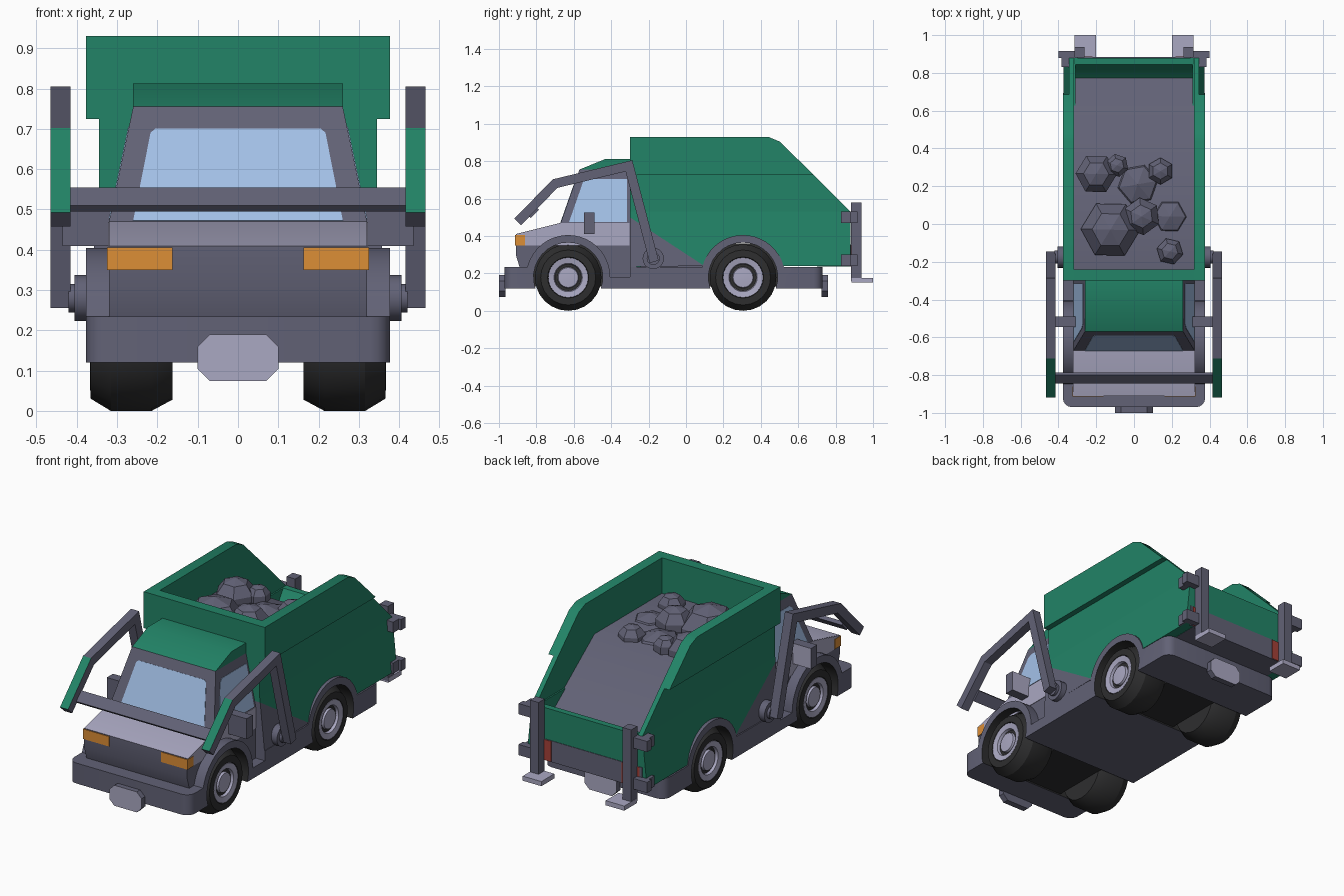
import bpy, bmesh, math
from mathutils import Vector

if "Cube" in bpy.data.objects:
    bpy.data.objects.remove(bpy.data.objects["Cube"])

def material(name, r, g, b):
    lin = [((c / 255 + 0.055) / 1.055) ** 2.4 for c in (r, g, b)]
    m = bpy.data.materials.new(name)
    m.diffuse_color = (*lin, 1)
    m.use_nodes = True
    m.node_tree.nodes["Principled BSDF"].inputs["Base Color"].default_value = m.diffuse_color
    return m

GREEN = material("green paint", 34, 132, 103)
GREY = material("grey metal", 98, 98, 118)
LIGHT = material("light grey", 170, 168, 194)
BLACK = material("tyre black", 46, 46, 47)
GLASS = material("window blue", 165, 195, 234)
ORANGE = material("orange lamp", 220, 142, 54)
RED = material("red lamp", 165, 65, 56)

WHEELS = (-0.63, 0.305)
AXLE = 0.18

def finish(name, bm, mats, rule=None, smooth=30):
    bmesh.ops.recalc_face_normals(bm, faces=bm.faces)
    bm.normal_update()
    if rule:
        for f in bm.faces:
            f.material_index = rule(f.calc_center_median(), f.normal)
    me = bpy.data.meshes.new(name)
    bm.to_mesh(me)
    bm.free()
    for m in mats:
        me.materials.append(m)
    if smooth:
        me.shade_smooth()
        me.set_sharp_from_angle(angle=math.radians(smooth))
    ob = bpy.data.objects.new(name, me)
    bpy.context.collection.objects.link(ob)
    return ob

def add_prism(bm, pts, t0, t1, axis="X"):
    """Extrude a flat outline: (y, z) along X, or (x, z) along Y."""
    put = (lambda a, b, t: (t, a, b)) if axis == "X" else (lambda a, b, t: (a, t, b))
    lo = [bm.verts.new(put(a, b, t0)) for a, b in pts]
    hi = [bm.verts.new(put(a, b, t1)) for a, b in pts]
    bm.faces.new(lo)
    bm.faces.new(hi[::-1])
    for i in range(len(pts)):
        j = (i + 1) % len(pts)
        bm.faces.new((lo[i], hi[i], hi[j], lo[j]))

def prism(name, pts, x0, x1, mats, rule=None, mirror=False, axis="X", smooth=30):
    bm = bmesh.new()
    add_prism(bm, pts, x0, x1, axis)
    if mirror:
        add_prism(bm, pts, -x1, -x0, axis)
    return finish(name, bm, mats, rule, smooth)

def rect(a0, a1, b0, b1):
    return [(a0, b0), (a1, b0), (a1, b1), (a0, b1)]

def arc(cy, r, a0, a1, n=18):
    ang = [math.radians(a0 + (a1 - a0) * i / n) for i in range(n + 1)]
    return [(cy + r * math.cos(a), AXLE + r * math.sin(a)) for a in ang]

def lathe(name, profile, mat, centres, seg=24):
    """Spin (radius, x) points about an X axis at each (y, z) centre, both sides."""
    bm = bmesh.new()
    for cy, cz in centres:
        for s in (1, -1):
            rings = [[bm.verts.new((s * x, cy + r * math.cos(2 * math.pi * k / seg),
                                    cz + r * math.sin(2 * math.pi * k / seg)))
                      for k in range(seg)] for r, x in profile]
            for A, B in zip(rings, rings[1:]):
                for k in range(seg):
                    j = (k + 1) % seg
                    bm.faces.new((A[k], A[j], B[j], B[k]))
            bm.faces.new(rings[0])
            bm.faces.new(rings[-1])
    return finish(name, bm, [mat])

# Chassis with bumpers, fenders and wheel slots
bm = bmesh.new()
outline = ([(-0.97, 0.12), (-0.97, 0.235)] + arc(WHEELS[0], 0.225, 165.8, 0)
           + [(-0.30, 0.18), (-0.30, 0.235)] + arc(WHEELS[1], 0.225, 165.8, 14.2)
           + [(0.73, 0.235), (0.73, 0.12)]
           + arc(WHEELS[1], 0.185, -18.9, 198.9) + arc(WHEELS[0], 0.185, -18.9, 198.9))
add_prism(bm, outline, -0.377, 0.377)
corners = [e for e in bm.edges if abs(e.verts[0].co.x - e.verts[1].co.x) < 0.01
           and any(all(abs(v.co.y - y) < 1e-4 for v in e.verts) for y in (-0.97, 0.73))]
bmesh.ops.bevel(bm, geom=corners, offset=0.05, segments=4, profile=0.5, affect="EDGES")
finish("chassis", bm, [GREY, BLACK], lambda c, n: int(
    abs(n.x) < 0.5 and any(math.hypot(c.y - w, c.z - AXLE) < 0.19 for w in WHEELS)))

# Black axle housings between the wheels, and the floor under the hopper
for w, end in zip(WHEELS, ("front", "rear")):
    prism(end + "_axle_housing", rect(w - 0.186, w + 0.186, 0.13, 0.36), -0.165, 0.165, [BLACK])
prism("hopper_floor", rect(-0.29, 0.09, 0.20, 0.40), -0.30, 0.30, [GREY])

# Number plates, front and rear
octagon = [(-0.1, 0.105), (-0.07, 0.075), (0.07, 0.075), (0.1, 0.105),
           (0.1, 0.16), (0.07, 0.19), (-0.07, 0.19), (-0.1, 0.16)]
prism("front_plate", octagon, -1.0, -0.965, [GREY, LIGHT], lambda c, n: int(n.y < -0.9), axis="Y")
prism("rear_plate", octagon, 0.725, 0.76, [GREY, LIGHT], lambda c, n: int(n.y > 0.9), axis="Y")

# Wheels
hubs = [(w, 0.178) for w in WHEELS]
lathe("tyres", [(0.1, 0.163), (0.15, 0.163), (0.178, 0.215), (0.178, 0.315),
                (0.147, 0.366), (0.11, 0.367), (0.104, 0.345)], BLACK, hubs)
lathe("rims", [(0.107, 0.34), (0.107, 0.366), (0.076, 0.360), (0.070, 0.340), (0.058, 0.340),
               (0.053, 0.358), (0.02, 0.36)], LIGHT, hubs)

# Lower cab with light bonnet
prism("lower_cab", [(-0.89, 0.235), (-0.91, 0.30), (-0.91, 0.41), (-0.67, 0.47), (-0.30, 0.47),
                    (-0.30, 0.17), (-0.41, 0.17)] + arc(WHEELS[0], 0.20, 10, 164),
      -0.32, 0.32, [GREY, LIGHT], lambda c, n: int(n.z > 0.9 and c.z > 0.42))
prism("cab_side_panels", [(-0.908, 0.35), (-0.908, 0.409), (-0.67, 0.469), (-0.302, 0.469), (-0.302, 0.35)],
      0.316, 0.323, [LIGHT], mirror=True)

# Upper cab, tapering to the roof
def side_x(z):
    return 0.32 - 0.06 * (z - 0.47) / 0.285

def front_y(z):
    return -0.67 + 0.10 * (z - 0.47) / 0.285

bm = bmesh.new()
add_prism(bm, [(-0.67, 0.47), (-0.57, 0.755), (-0.30, 0.755), (-0.30, 0.47)], -0.32, 0.32)
for v in bm.verts:
    v.co.x = math.copysign(side_x(v.co.z), v.co.x)
finish("upper_cab", bm, [GREY])
prism("cab_roof", [(-0.57, 0.755), (-0.43, 0.812), (-0.30, 0.812), (-0.30, 0.755)],
      -0.26, 0.26, [GREEN])

# Windows as thin plates on the cab faces
def plate(name, pts, push, mat):
    bm = bmesh.new()
    a = [bm.verts.new(Vector(p) - Vector(push)) for p in pts]
    b = [bm.verts.new(Vector(p) + Vector(push)) for p in pts]
    bm.faces.new(a)
    bm.faces.new(b)
    for i in range(len(pts)):
        j = (i + 1) % len(pts)
        bm.faces.new((a[i], a[j], b[j], b[i]))
    finish(name, bm, [mat], smooth=0)

screen = [(-0.26, 0.472), (0.26, 0.472), (0.217, 0.69), (0.205, 0.70), (-0.205, 0.70), (-0.217, 0.69)]
plate("windscreen", [(x, front_y(z), z) for x, z in screen], (0, -0.002, 0.0007), GLASS)
glass = [(-0.625, 0.475), (-0.55, 0.69), (-0.53, 0.705), (-0.315, 0.705), (-0.315, 0.475)]
for s, side in ((1, "right"), (-1, "left")):
    plate(side + "_window", [(s * side_x(z), y, z) for y, z in glass], (s * 0.002, 0, 0.0004), GLASS)

# Headlamps and mirrors (light reflecting face at the back)
prism("headlamps", rect(-0.914, -0.86, 0.35, 0.406), 0.162, 0.325, [ORANGE], mirror=True)
prism("mirrors", rect(-0.545, -0.49, 0.41, 0.525), 0.31, 0.435, [GREY, LIGHT],
      lambda c, n: int(n.y > 0.9), mirror=True)

# Hopper lower walls: flared, with a grey lower front corner cut on a diagonal
bm = bmesh.new()
wall = ([(-0.30, 0.53), (0.88, 0.53), (0.88, 0.24)] + arc(WHEELS[1], 0.205, 17, 163)
        + [(-0.30, 0.235)])
add_prism(bm, wall, 0.31, 0.345)
add_prism(bm, wall, -0.345, -0.31)
for v in bm.verts:
    if abs(v.co.x) > 0.33:
        v.co.x *= 1 + 0.085 * (0.53 - v.co.z) / 0.29
cut = Vector((0, 0.255, 0.39)).normalized()
bmesh.ops.bisect_plane(bm, geom=bm.verts[:] + bm.edges[:] + bm.faces[:],
                       plane_co=(0, -0.30, 0.50), plane_no=cut)
finish("hopper_lower_walls", bm, [GREEN, GREY],
       lambda c, n: int((c - Vector((0, -0.30, 0.50))).dot(cut) < -1e-4), smooth=3)

# Hopper middle and upper walls, front wall and tailgate
prism("hopper_middle_walls", [(-0.30, 0.53), (-0.30, 0.725), (0.685, 0.725), (0.88, 0.53)],
      0.318, 0.345, [GREEN], mirror=True)
prism("hopper_upper_walls", [(-0.30, 0.725), (-0.30, 0.93), (0.44, 0.93), (0.50, 0.905), (0.685, 0.725)],
      0.318, 0.377, [GREEN], mirror=True)
prism("hopper_front_wall", rect(-0.30, -0.24, 0.235, 0.93), -0.32, 0.32, [GREEN])
prism("tailgate", [(0.845, 0.53), (0.77, 0.42), (0.70, 0.38), (0.70, 0.238), (0.88, 0.238), (0.88, 0.53)],
      -0.32, 0.32, [GREEN, GREY], lambda c, n: int(n.z < -0.9))
prism("tail_panel", rect(-0.345, 0.345, 0.236, 0.355), 0.874, 0.883, [GREY], axis="Y")
for s, side in ((1, "right"), (-1, "left")):
    prism(side + "_tail_lamp", rect(s * 0.275 - 0.055, s * 0.275 + 0.055, 0.238, 0.353),
          0.878, 0.886, [RED], axis="Y")

# Load of rubble with rocks on top
prism("load", [(-0.245, 0.385), (-0.245, 0.73), (0.36, 0.73), (0.775, 0.42), (0.775, 0.385)],
      -0.32, 0.32, [GREY], smooth=50)
bm = bmesh.new()
for x, y, z, r, turn in ((-0.20, 0.265, 0.73, 0.115, 0.5), (-0.09, 0.31, 0.75, 0.065, 0.2),
                         (0.14, 0.28, 0.73, 0.075, 0.0), (-0.125, -0.03, 0.71, 0.165, 0.5),
                         (0.04, 0.04, 0.74, 0.105, 0.1), (0.19, -0.145, 0.73, 0.075, 0.3),
                         (0.02, 0.21, 0.61, 0.17, 0.7), (0.19, 0.04, 0.63, 0.14, 0.5)):
    rock = bmesh.ops.create_uvsphere(bm, u_segments=6, v_segments=5, radius=r)["verts"]
    for v in rock:
        px, py = v.co.x, v.co.y
        c, s = math.cos(turn), math.sin(turn)
        v.co = (x + px * c - py * s, y + px * s + py * c, z + v.co.z * 0.95)
finish("rocks", bm, [GREY], smooth=0)

# Rear stabiliser posts, feet and corner brackets
prism("stabiliser_posts", rect(0.882, 0.937, 0.16, 0.58), 0.262, 0.315, [GREY], mirror=True)
prism("stabiliser_feet", rect(0.885, 1.0, 0.15, 0.176), 0.20, 0.316, [LIGHT], mirror=True)
for z, level in ((0.47, "upper"), (0.24, "lower")):
    prism(level + "_rear_brackets", rect(0.878, 0.917, z, z + 0.06), 0.30, 0.40, [GREY], mirror=True)
    prism(level + "_side_brackets", rect(0.83, 0.90, z, z + 0.06), 0.34, 0.385, [GREY], mirror=True)

# Lifting arms: bent bars with a green face on the front section
path = [Vector(p) for p in ((-0.17, 0.262), (-0.305, 0.775), (-0.70, 0.68), (-0.90, 0.475))]
left, right = [], []
for i, p in enumerate(path):
    dirs = [(b - a).normalized() for a, b in zip(path, path[1:])][max(i - 1, 0):i + 1]
    norms = [Vector((-d.y, d.x)) for d in dirs]
    m = sum(norms, Vector((0, 0))).normalized()
    off = m * (0.025 / m.dot(norms[0]))
    left.append(tuple(p + off))
    right.append(tuple(p - off))
prism("lifting_arms", left + right[::-1], 0.415, 0.465, [GREY, GREEN],
      lambda c, n: int(n.y < -0.5 and n.z > 0.5), mirror=True)
lathe("arm_pivots", [(0.057, 0.33), (0.057, 0.405), (0.035, 0.405), (0.035, 0.42)],
      GREY, [(-0.175, 0.28)], 20)

# Flat crossbar between the arms, tilted with them
prism("crossbar", [(-0.80, 0.555), (-0.845, 0.51), (-0.83, 0.495), (-0.785, 0.54)], -0.42, 0.42, [GREY])
